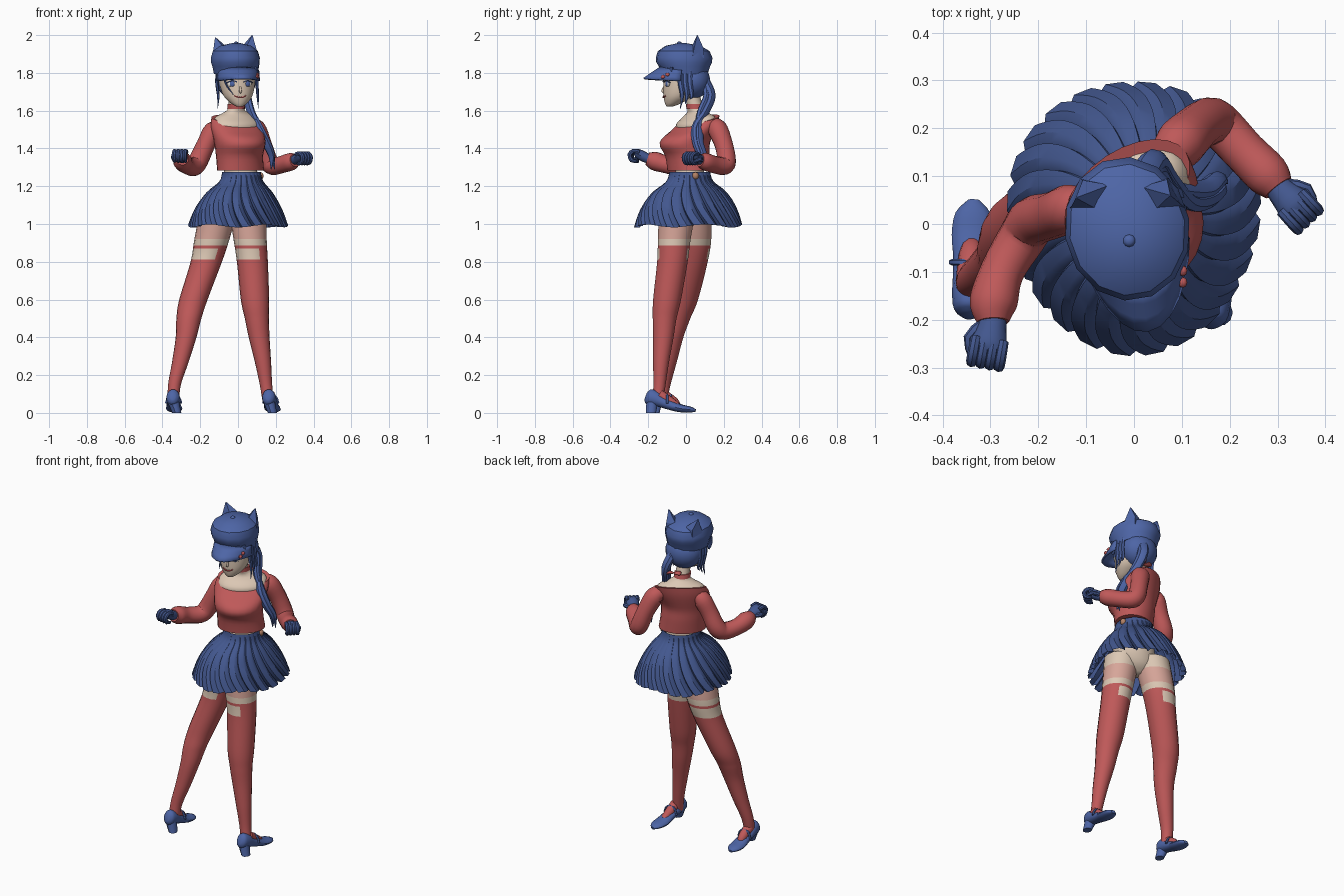
import bpy, bmesh, math
from mathutils import Vector, Matrix

if "Cube" in bpy.data.objects:
    bpy.data.objects.remove(bpy.data.objects["Cube"])


def material(name, r, g, b):
    m = bpy.data.materials.new(name)
    m.use_nodes = True
    m.diffuse_color = (r, g, b, 1)
    m.node_tree.nodes["Principled BSDF"].inputs["Base Color"].default_value = (r, g, b, 1)
    return m


BLUE = material("blue", .075, .13, .38)
NAVY = material("deep blue", .055, .095, .27)
RED = material("red", .52, .1, .1)
SKIN = material("skin", .72, .58, .46)
BLUSH = material("blush", .68, .38, .32)
WHITE = material("eye white", .8, .78, .75)
BRASS = material("brass", .45, .22, .13)


def finish(name, bm, mats, angle=40):
    bmesh.ops.recalc_face_normals(bm, faces=bm.faces)
    me = bpy.data.meshes.new(name)
    bm.to_mesh(me)
    bm.free()
    for m in mats if isinstance(mats, list) else [mats]:
        me.materials.append(m)
    for p in me.polygons:
        p.use_smooth = angle > 0
    if angle:
        me.set_sharp_from_angle(angle=math.radians(angle))
    ob = bpy.data.objects.new(name, me)
    bpy.context.scene.collection.objects.link(ob)
    return ob


def smooth_stations(st, steps):
    """Spline through the stations, (x, y, z, radius a, radius b)."""
    out = []
    for i in range(len(st) - 1):
        a, b, c, d = (st[max(i - 1, 0)], st[i], st[i + 1], st[min(i + 2, len(st) - 1)])
        for k in range(steps):
            t = k / steps
            out.append([q + .5 * t * (r - p + t * (2 * p - 5 * q + 4 * r - s + t * (3 * (q - r) + s - p)))
                        for p, q, r, s in zip(a, b, c, d)])
    return out + [list(st[-1])]


def bridge(bm, rings):
    n = len(rings[0])
    for lo, hi in zip(rings, rings[1:]):
        for j in range(n):
            bm.faces.new((lo[j], lo[(j + 1) % n], hi[(j + 1) % n], hi[j]))


def loft(name, stations, mat, n=16, steps=4, yaw=None, angle=40):
    """Closed tube; level rings if yaw is given, else rings across the path."""
    st = smooth_stations(stations, steps)
    pts = [Vector(s[:3]) for s in st]
    bm, rings, side = bmesh.new(), [], None
    for i, s in enumerate(st):
        if yaw is not None:
            u = Vector((math.cos(yaw), math.sin(yaw), 0))
            v = Vector((-u.y, u.x, 0))
        else:
            t = (pts[min(i + 1, len(pts) - 1)] - pts[max(i - 1, 0)]).normalized()
            if side is None:
                side = t.cross(Vector((0, 0, 1)))
                side = side if side.length > .05 else Vector((1, 0, 0))
            u = side = (side - t * side.dot(t)).normalized()
            v = u.cross(t)
        ring = []
        for j in range(n):
            a = math.tau * j / n
            ring.append(bm.verts.new(pts[i] + u * s[3] * math.cos(a) + v * s[4] * math.sin(a)))
        rings.append(ring)
    bridge(bm, rings)
    bm.faces.new(rings[0])
    bm.faces.new(rings[-1])
    return finish(name, bm, mat, angle)


def tube(name, pts, mat, n=12, steps=4, flat=1, angle=40):
    return loft(name, [(*p[:3], p[3], p[3] * flat) for p in pts], mat, n, steps, None, angle)


def ball(name, loc, size, mat, yaw=0, seg=14):
    bm = bmesh.new()
    bmesh.ops.create_uvsphere(bm, u_segments=seg, v_segments=seg // 2 + 1, radius=1, matrix=Matrix.Translation(
        loc) @ Matrix.Rotation(yaw, 4, 'Z') @ Matrix.Diagonal((*size, 1)))
    return finish(name, bm, mat)


# Torso, neck and cropped top, turned with the left shoulder back
TURN = math.radians(33)
loft("pelvis", [(.01, .02, 1.31, .09, .075), (.015, .02, 1.26, .092, .075), (.01, .01, 1.12, .12, .095),
                (-.02, 0, 1.03, .1, .08), (-.03, 0, .99, .04, .03)], SKIN, yaw=-.3)
top = loft("crop_top", [(.014, .014, 1.282, .132, .104), (.008, .008, 1.36, .129, .114), (.01, -.006, 1.43, .137, .132),
                        (-.006, .043, 1.51, .15, .106), (-.012, .072, 1.553, .144, .084)], RED, 24, yaw=TURN)
# The neckline dips towards the front
for v in top.data.vertices:
    if v.co.z > 1.46:
        back = (v.co.y - .06) * math.cos(TURN) - (v.co.x + .01) * math.sin(TURN)
        v.co.z += .28 * back * (v.co.z - 1.46) / .09
loft("neck_and_shoulders", [(-.006, .04, 1.48, .12, .07), (-.006, .05, 1.525, .138, .085),
                            (-.012, .068, 1.565, .122, .068), (-.012, .062, 1.588, .075, .05),
                            (-.01, .05, 1.615, .042, .042), (-.01, .03, 1.7, .04, .04)], SKIN, 24, yaw=TURN)
loft("choker", [(-.01, .05, 1.61, .047, .047), (-.01, .045, 1.635, .046, .046)], RED, yaw=0, steps=1)
for s in (-1, 1):
    tube("choker_bow", [(.012, .095, 1.64, .006), (.012 + s * .03, .115 + s * .012, 1.65, .022),
                        (.012 + s * .048, .125 + s * .015, 1.645, .005)], RED, 8, 3, .5)

# Head and face
YAW = math.radians(9)
loft("head", [(.008, -.085, 1.623, .018, .018), (.005, -.068, 1.64, .044, .044), (0, -.04, 1.68, .077, .08),
              (-.005, -.015, 1.75, .095, .106), (-.01, -.01, 1.84, .097, .11)], SKIN, 24, yaw=YAW)


def on_face(side, z, depth):
    f = Vector((math.sin(YAW), -math.cos(YAW), 0))
    return Vector((-.004, -.015, z)) + Vector((-f.y, f.x, 0)) * side + f * depth


tube("nose", [(*on_face(0, 1.735, .1), .003), (*on_face(0, 1.705, .11), .007),
              (*on_face(0, 1.695, .102), .005)], SKIN, 8, 3, 1, 80)
tube("mouth", [(*on_face(x, z, d), .004) for x, z, d in
               ((-.03, 1.679, .099), (-.015, 1.672, .105), (0, 1.67, .107), (.015, 1.672, .105),
                (.03, 1.679, .099))], RED, 6, 3)
for s in (-1, 1):
    ball("eye_white", on_face(s * .042, 1.742, .09), (.023, .007, .016), WHITE, YAW + s * .3)
    ball("iris", on_face(s * .041, 1.742, .093), (.015, .007, .016), BLUE, YAW + s * .3)
    tube("upper_lash", [(*on_face(s * x, z, d), .0035) for x, z, d in
                        ((.018, 1.752, .104), (.042, 1.76, .098), (.068, 1.748, .081))], NAVY, 6, 2)

# Hair: back mass, fringe, side locks and a tail over the left shoulder
ball("back_hair", (-.01, .03, 1.76), (.108, .098, .1), BLUE, YAW, 20)
for x in (-.075, -.04, -.01, .025, .055, .08):
    d = math.sqrt(.012 - x * x)
    tube("fringe_lock", [(*on_face(x, 1.83, d), .02), (*on_face(x * 1.02, 1.79, d + .003), .014),
                         (*on_face(x * 1.1 + .006, 1.765, d - .002), .002)], BLUE, 6, 3, .5)
tube("face_strand", [(*on_face(-.085, 1.78, .068), .005), (*on_face(-.068, 1.73, .083), .005),
                     (*on_face(-.037, 1.685, .1), .001)], NAVY, 6, 3)
for s in (-1, 1):
    for k, y in enumerate((-.03, -.005, .02)):
        tube("side_lock", [(-.008 + s * .1, y, 1.83, .014), (-.006 + s * .106, y, 1.75, .014),
                           (s * .104, y + .01, 1.68, .011), (s * .108, y, 1.61 + k * .025, .001)], BLUE, 6, 3, .6)
for k, shift in enumerate((0, .02)):
    tube("hair_tail", [(.02, .1, 1.76, .03), (.045, .135 - shift, 1.68, .026), (.07, .1 - shift, 1.59, .024),
                       (.11, .05 + shift, 1.51, .025), (.15, .052 + shift, 1.43, .024),
                       (.178, .075 + shift, 1.36, .018), (.175 + shift, .085, 1.29, .002)], BLUE, 8, 4, .8)
for s in (-1, 1):
    ball("hair_clip", (.102, -.11 + s * .012, 1.785 + s * .006), (.01, .012, .01), RED, 0, 8)

# Cap with crown, brim, button and two pointed ears
loft("cap_crown", [(-.012, -.005, 1.795, .117, .12), (-.012, -.008, 1.835, .125, .137),
                   (-.014, -.01, 1.855, .13, .148), (-.014, -.01, 1.88, .131, .151),
                   (-.014, -.012, 1.915, .121, .138), (-.012, -.015, 1.943, .085, .095),
                   (-.01, -.02, 1.957, .025, .025)], BLUE, 14, 1, YAW, 30)
bm = bmesh.new()
rows = []
for k in range(4):
    t = k / 3
    row = []
    for j in range(13):
        a = math.radians(-78 + 13 * j)
        reach = .125 + t * .088 * math.cos(a) ** .6
        row.append(bm.verts.new(on_face(.116 * math.sin(a) * (1 + .03 * t), 1.832 - .058 * t - .018 * math.sin(a) ** 2,
                                        reach * math.cos(a))))
    rows.append(row)
for lo, hi in zip(rows, rows[1:]):
    for j in range(12):
        bm.faces.new((lo[j], lo[j + 1], hi[j + 1], hi[j]))
brim = finish("cap_brim", bm, BLUE)
brim.modifiers.new("thickness", 'SOLIDIFY').thickness = .01
ball("cap_button", (-.01, -.035, 1.957), (.013, .013, .009), BLUE, 0, 10)
for base, turn, tip in ((-.09, .5, (-.12, .055, 1.988)), (.055, -.4, (.075, .06, 2.0))):
    loft("cap_ear", [(base, .055, 1.88, .055, .045), (base, .06, 1.93, .045, .036),
                     (*tip, .002, .002)], BLUE, 4, 1, turn, 20)

# Pleated skirt, saw-tooth folds that swirl as they flare
bm = bmesh.new()
PLEATS, FOLD = 24, ((0, 1), (.55, 1.0), (.8, .55), (.9, .1))
rings = []
for x, y, z, rx, ry in smooth_stations([(.018, .02, 1.275, .102, .108), (.018, .02, 1.225, .117, .126),
                                        (.008, .018, 1.165, .176, .2), (.002, .017, 1.08, .23, .256),
                                        (0, .018, .99, .265, .287)], 4):
    drop = (1.275 - z) / .285
    ring = []
    for p in range(PLEATS):
        for step, height in FOLD:
            a = math.tau * (p + step) / PLEATS + .35 * drop * drop
            r = 1 - .12 * drop ** .6 * (1 - height) + .025 * drop * math.sin(3 * a)
            ring.append(bm.verts.new((x + rx * r * math.cos(a), y + ry * r * math.sin(a),
                                      z + .008 * drop * math.sin(5 * a))))
    rings.append(ring)
bridge(bm, rings)
finish("pleated_skirt", bm, NAVY, 30)
ball("waist_charm", (.12, .05, 1.255), (.016, .018, .02), BRASS, 0, 10)

# Legs, stockings coloured by height; shoes point to the rear
LEGS = {
    "right": [(-.1, .035, 1.08, .1), (-.138, .042, .92, .093), (-.168, .033, .8, .083), (-.236, -.01, .6, .075),
              (-.26, -.042, .5, .066), (-.275, -.068, .4, .055), (-.305, -.092, .27, .044),
              (-.336, -.115, .15, .034), (-.342, -.13, .06, .03)],
    "left": [(.05, -.045, 1.08, .1), (.064, -.062, .92, .088), (.076, -.072, .8, .082), (.09, -.1, .6, .075),
             (.1, -.113, .5, .064), (.112, -.12, .4, .055), (.132, -.132, .27, .043),
             (.148, -.14, .15, .033), (.16, -.15, .06, .03)]}
SHOES = {"right": (-.345, -.335, .02, .02), "left": (.16, .192, 0, .02)}
for side, path in LEGS.items():
    leg = loft(side + "_leg", [(*p, p[3]) for p in path], [SKIN, RED, BLUSH], 18, 14, 0)
    for p in leg.data.polygons:
        z = p.center.z
        band = .815 < z < .872 and p.normal.x < .6
        p.material_index = 2 if .92 < z < 1.01 else 0 if z > .889 or band else 1
    heel_x, toe_x, shift, lean = SHOES[side]

    def along(y):
        return heel_x + (toe_x - heel_x) * (y + .21) / .26

    loft(side + "_shoe", [(along(y), y + shift * min(1, (.05 - y) * 4), z, w, h) for y, z, w, h in (
        (-.212, .09, .014, .022), (-.198, .085, .032, .042), (-.165, .076, .037, .042), (-.13, .06, .037, .032),
        (-.08, .04, .038, .026), (-.03, .024, .043, .021), (.02, .018, .037, .016), (.05, .012, .012, .008))],
        BLUE, 14, 3)
    loft(side + "_heel", [(along(-.19) + lean, -.185 + shift, 0, .024, .027),
                          (along(-.19), -.178 + shift, .065, .032, .034)], BLUE, 10, 1, 0)
    tube(side + "_instep", [(along(-.15), -.14 + shift, .095, .03), (along(-.09), -.085 + shift, .06, .026),
                            (along(-.05), -.045, .034, .02)], RED, 10, 3)
    tube(side + "_strap", [(along(-.1) + .04 * math.cos(a), -.1 + shift, .05 + .045 * math.sin(a), .007)
                           for a in (0, .8, math.pi / 2, 2.3, math.pi)], BLUE, 6, 3)

# Sleeves with loose cuffs, and gloved fists
ARMS = {
    "right": [(-.09, .045, 1.505, .03), (-.13, .034, 1.495, .05), (-.17, .018, 1.42, .049),
              (-.21, .006, 1.335, .052), (-.235, -.03, 1.303, .05), (-.276, -.1, 1.313, .046),
              (-.294, -.165, 1.333, .05), (-.295, -.205, 1.345, .034)],
    "left": [(.06, .14, 1.515, .035), (.093, .165, 1.505, .053), (.13, .2, 1.42, .049),
             (.16, .215, 1.335, .05), (.185, .2, 1.307, .048), (.232, .15, 1.315, .046),
             (.28, .102, 1.33, .047), (.302, .075, 1.337, .034)]}
for side, path in ARMS.items():
    tube(side + "_sleeve", path, RED, 14)
    wrist = Vector(path[-1][:3])
    d = (wrist - Vector(path[-3][:3])).normalized()
    across = d.cross(Vector((0, 0, 1))).normalized()
    up = across.cross(d)

    def at(fwd, out, lift):
        return tuple(wrist + d * fwd + across * out + up * lift)

    loft(side + "_palm", [(*at(-.02, 0, 0), .025, .024), (*at(.02, 0, .005), .032, .028),
                          (*at(.055, 0, .012), .038, .026), (*at(.07, 0, .012), .034, .016)], NAVY, 10, 2)
    for k in range(4):
        o = -.029 + k * .0193
        tube(side + "_finger", [(*at(.045, o, .024), .011), (*at(.078, o, .02), .012), (*at(.092, o, -.004), .012),
                                (*at(.074, o, -.03), .011), (*at(.045, o, -.028), .007)], NAVY, 8, 2)
    inner = -1 if side == "right" else 1
    tube(side + "_thumb", [(*at(.01, -inner * .02, 0), .013), (*at(.042, -inner * .042, -.005), .013),
                           (*at(.075, -inner * .03, -.025), .008)], NAVY, 8, 2)
